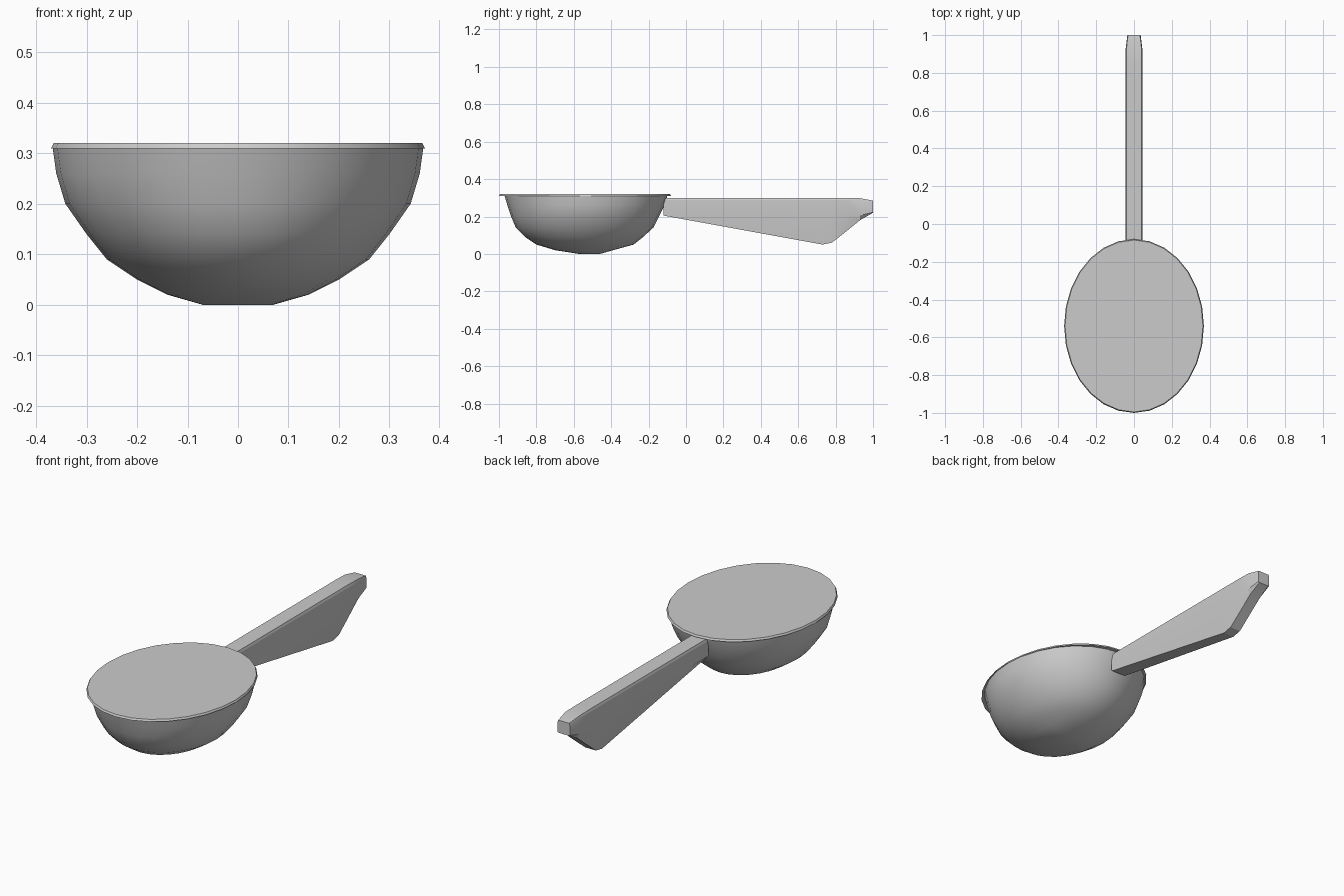
import bpy, bmesh
from math import cos, sin, pi

if "Cube" in bpy.data.objects:
    bpy.data.objects.remove(bpy.data.objects["Cube"])


def loft(name, rings, angle=0.6):
    """Skin a list of equal-length point rings and cap both ends."""
    bm = bmesh.new()
    loops = [[bm.verts.new(p) for p in ring] for ring in rings]
    n = len(loops[0])
    for a, b in zip(loops, loops[1:]):
        for i in range(n):
            j = (i + 1) % n
            bm.faces.new((a[i], a[j], b[j], b[i]))
    bm.faces.new(loops[0])
    bm.faces.new(loops[-1])
    bmesh.ops.recalc_face_normals(bm, faces=bm.faces)
    mesh = bpy.data.meshes.new(name)
    bm.to_mesh(mesh)
    bm.free()
    obj = bpy.data.objects.new(name, mesh)
    bpy.context.collection.objects.link(obj)
    bpy.context.view_layer.objects.active = obj
    obj.select_set(True)
    bpy.ops.object.shade_smooth_by_angle(angle=angle)
    obj.select_set(False)
    return obj


def ellipse(z, rx, y0, y1, n=28):
    cy, ry = (y0 + y1) / 2, (y1 - y0) / 2
    return [(rx * cos(2 * pi * i / n), cy + ry * sin(2 * pi * i / n), z)
            for i in range(n)]


# Oval bowl, closed by a flat top: height, half width, front y, back y
bowl_levels = [
    (0.00, 0.07, -0.57, -0.46), (0.02, 0.14, -0.70, -0.39),
    (0.05, 0.20, -0.80, -0.28), (0.09, 0.26, -0.86, -0.23),
    (0.14, 0.30, -0.91, -0.175), (0.20, 0.342, -0.935, -0.145),
    (0.26, 0.36, -0.955, -0.115), (0.31, 0.367, -0.97, -0.10),
]
loft("bowl", [ellipse(*level) for level in bowl_levels])

# Thin overhanging rim plate
loft("rim", [ellipse(0.31, 0.37, -1.0, -0.08),
             ellipse(0.32, 0.365, -0.995, -0.085)])


# Deep tapering handle: y, top z, bottom z, top half width, bottom half width
def handle_section(y, top, bottom, wt, wb):
    mid = max(bottom + 0.003, min(0.205, top - 0.02))
    return [(-wt * 0.9, y, top), (wt * 0.9, y, top), (wt, y, top - 0.012),
            (wt, y, mid), (wb, y, bottom),
            (-wb, y, bottom), (-wt, y, mid), (-wt, y, top - 0.012)]


stations = [
    (-0.12, 0.30, 0.205, 0.044, 0.040), (0.73, 0.30, 0.05, 0.044, 0.030),
    (0.78, 0.30, 0.06, 0.044, 0.030), (0.85, 0.30, 0.115, 0.044, 0.030),
    (0.93, 0.298, 0.18, 0.044, 0.030), (1.00, 0.285, 0.22, 0.035, 0.028),
]
loft("handle", [handle_section(*s) for s in stations], angle=0.35)
